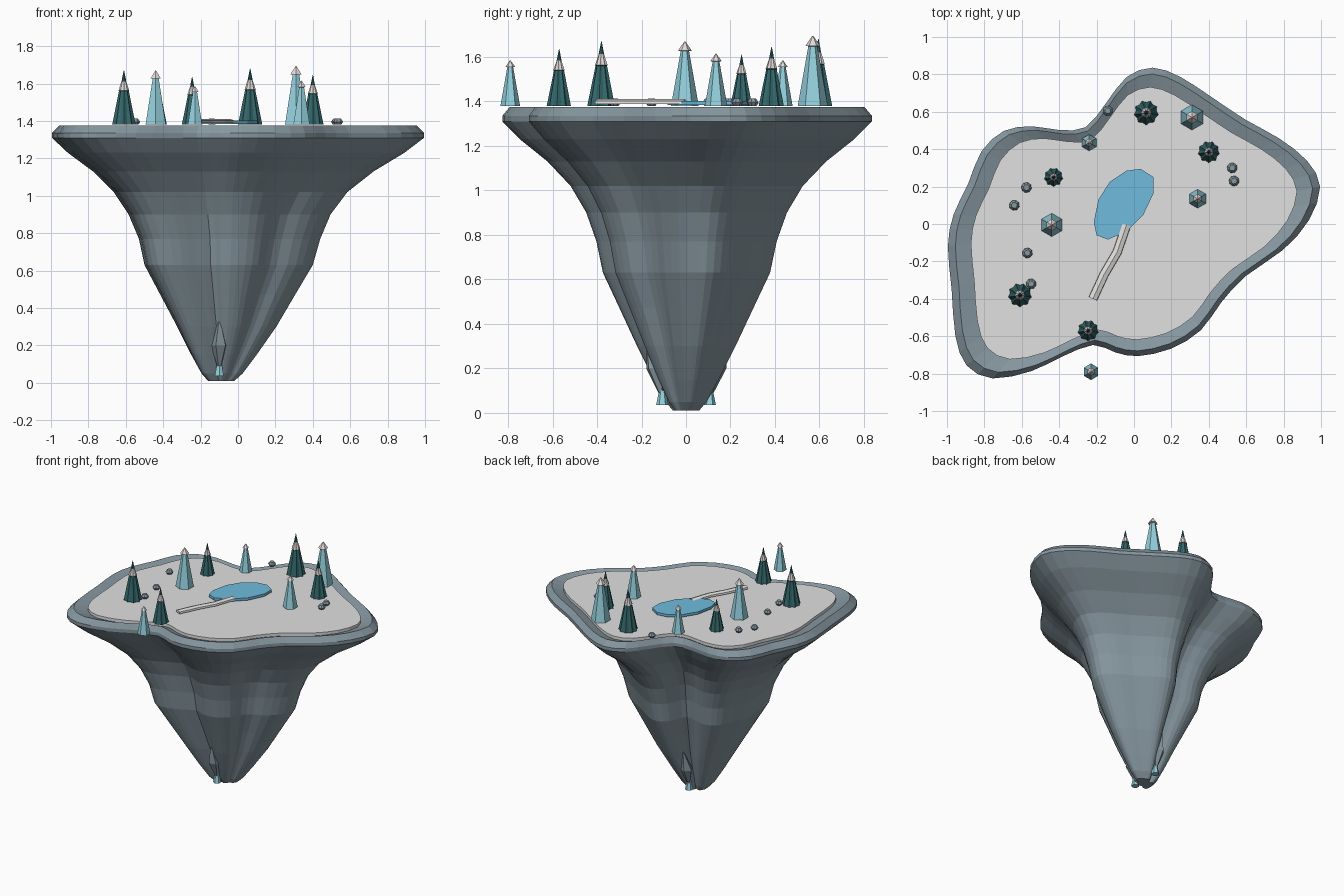
import bpy, bmesh, math
from mathutils import Vector

if "Cube" in bpy.data.objects:
    bpy.data.objects.remove(bpy.data.objects["Cube"])


def material(name, rgb):
    m = bpy.data.materials.new(name)
    m.diffuse_color = (*rgb, 1)
    m.use_nodes = True
    m.node_tree.nodes["Principled BSDF"].inputs["Base Color"].default_value = m.diffuse_color
    return m


ROCK = material("slate_rock", (0.24, 0.31, 0.35))
SNOW = material("snow_ground", (0.75, 0.75, 0.75))
CAP = material("snow_cap", (0.76, 0.70, 0.69))
ICE = material("pale_blue_foliage", (0.30, 0.64, 0.73))
PINE = material("dark_teal_foliage", (0.035, 0.14, 0.15))
WATER = material("pond_blue", (0.16, 0.50, 0.73))
STREAM = material("stream_white", (0.76, 0.74, 0.72))
GROUND = 1.38


def loft(name, rings, mats, rule=lambda i: 0, top=True):
    """Skin a stack of equal-length rings; rule picks the material per band."""
    bm = bmesh.new()
    rows = [[bm.verts.new(p) for p in ring] for ring in rings]
    n = len(rows[0])
    for i, (a, b) in enumerate(zip(rows, rows[1:])):
        for j in range(n):
            k = (j + 1) % n
            bm.faces.new((a[j], a[k], b[k], b[j])).material_index = rule(i)
    bm.faces.new(rows[0][::-1]).material_index = rule(0)
    if top:
        bm.faces.new(rows[-1]).material_index = rule(len(rows) - 2)
    me = bpy.data.meshes.new(name)
    bm.to_mesh(me)
    bm.free()
    for m in mats:
        me.materials.append(m)
    ob = bpy.data.objects.new(name, me)
    bpy.context.collection.objects.link(ob)
    return ob


def circle(x, y, z, r, n, star=1.0):
    """Ring of n points; star < 1 pulls in every other point to make pleats."""
    pts = []
    for i in range(n):
        a = 2 * math.pi * i / n + math.pi / 6
        rr = r * (star if i % 2 else 1)
        pts.append((x + rr * math.cos(a), y + rr * math.sin(a), z))
    return pts


def smooth_loop(pts, steps):
    """Closed Catmull-Rom curve through pts."""
    out, n = [], len(pts)
    for i in range(n):
        p0, p1, p2, p3 = (Vector(pts[(i + k) % n]) for k in (-1, 0, 1, 2))
        for s in range(steps):
            t = s / steps
            out.append(0.5 * (2 * p1 + (p2 - p0) * t + (2 * p0 - 5 * p1 + 4 * p2 - p3) * t * t
                              + (3 * p1 - p0 - 3 * p2 + p3) * t ** 3))
    return out


# Island outline seen from above
outline = smooth_loop([
    (1.0, 0.2), (0.93, 0.34), (0.78, 0.46), (0.6, 0.56), (0.42, 0.68), (0.25, 0.79),
    (0.1, 0.84), (-0.04, 0.79), (-0.15, 0.65), (-0.26, 0.52), (-0.4, 0.505), (-0.55, 0.525),
    (-0.7, 0.5), (-0.82, 0.39), (-0.89, 0.22), (-0.97, 0.05), (-1.0, -0.12), (-0.98, -0.35),
    (-0.96, -0.6), (-0.9, -0.76), (-0.76, -0.83), (-0.55, -0.79), (-0.38, -0.71), (-0.22, -0.65),
    (-0.1, -0.69), (0.02, -0.71), (0.2, -0.67), (0.36, -0.57), (0.47, -0.42), (0.6, -0.28),
    (0.8, -0.14), (0.94, 0.02)], 2)


def island_ring(z, s, cx=0.0, fold=0.0):
    """Scaled outline; fold deepens the inward creases lower down."""
    ring = []
    for p in outline:
        k = min(1.0, p.length / 0.72) ** fold
        ring.append((cx + p.x * s * k, p.y * s * k, z))
    return ring


# Rock body: pointed foot, flaring flank, raised rim, inner slope
loft("island_rock", [island_ring(*r) for r in (
    (0.01, 0.07, -0.09, 1.2), (0.05, 0.11, -0.085, 1.2), (0.15, 0.175, -0.075, 1.1),
    (0.3, 0.265, -0.06, 1.0), (0.47, 0.36, -0.055, 0.8), (0.63, 0.45, -0.05, 0.6),
    (0.77, 0.485, -0.045, 0.5), (0.9, 0.54, -0.045, 0.4), (1.02, 0.625, -0.04, 0.3),
    (1.13, 0.75, -0.025, 0.2), (1.23, 0.90, -0.01, 0.1), (1.31, 0.995), (1.335, 0.995),
    (1.375, 0.955), (1.35, 0.86))], [ROCK])

# Snowy plateau
loft("snow_plateau", [island_ring(1.345, 0.872), island_ring(GROUND - 0.005, 0.872)], [SNOW])

# Rock shards and ice crystals around the foot
for side in (-1, 1):
    x, y = -0.1, side * 0.125
    loft("foot_shard", [circle(x, y * r[2], r[0], r[1], 5) for r in (
        (0.09, 0.012, 0.9), (0.2, 0.045, 1.1), (0.34, 0.004, 1.4))], [ROCK])
    loft("foot_crystal", [circle(x, y * 0.85, 0.035, 0.028, 6),
                          circle(x, y * 0.85, 0.1, 0.015, 6)], [ICE])

# Pleated dark pines: x, y, tip height
for x, y, top in ((-0.61, -0.38, 1.67), (-0.43, 0.25, 1.61), (-0.245, -0.57, 1.635),
                  (0.065, 0.595, 1.68), (0.4, 0.385, 1.645)):
    h = top - GROUND
    r = 0.22 * h
    rings = [(0, r), (0.62, r * 0.42), (0.63, r * 0.46), (0.8, r * 0.2), (1, r * 0.02)]
    loft("dark_pine", [circle(x, y, GROUND + h * t, q, 18, 0.84) for t, q in rings],
         [PINE, CAP], lambda i: 1 if i == 2 else 0)

# Six-sided pale trees with snow caps: x, y, tip height
for x, y, top in ((-0.44, -0.005, 1.67), (0.31, 0.57, 1.695), (0.34, 0.135, 1.615),
                  (-0.24, 0.435, 1.585), (-0.23, -0.79, 1.585)):
    h = top - GROUND
    r = 0.215 * h
    rings = [(0, r), (0.85, r * 0.3), (0.855, r * 0.5), (1, r * 0.03)]
    loft("pale_tree", [circle(x, y, GROUND + h * t, q, 6) for t, q in rings],
         [ICE, CAP], lambda i: 1 if i else 0)

# Small boulders
for x, y in ((-0.14, 0.605), (-0.575, 0.195), (-0.64, 0.1), (-0.57, -0.155),
             (-0.55, -0.32), (0.525, 0.3), (0.535, 0.23)):
    loft("boulder", [circle(x, y, GROUND + z, r, 8) for z, r in (
        (0, 0.018), (0.015, 0.028), (0.032, 0.016))], [ROCK])

# Pond slab
pond = [(-0.04, 0.285), (-0.13, 0.225), (-0.19, 0.13), (-0.215, 0.01), (-0.2, -0.06),
        (-0.14, -0.083), (-0.04, -0.04), (0.05, 0.05), (0.105, 0.165), (0.105, 0.25), (0.035, 0.295)]
loft("pond", [[(x, y, z) for x, y in pond] for z in (1.383, 1.402)], [WATER])

# Stream running out of the pond
path = [Vector(p) for p in ((-0.04, -0.005), (-0.09, -0.15), (-0.16, -0.27), (-0.22, -0.4))]
rings = []
for i, p in enumerate(path):
    d = (path[min(i + 1, 3)] - path[max(i - 1, 0)]).normalized()
    side = Vector((-d.y, d.x))
    rings.append([(*(p + side * w), z) for w, z in (
        (-0.024, 1.388), (0.024, 1.388), (0.022, 1.402), (0.0, 1.41), (-0.022, 1.402))])
loft("stream", rings, [STREAM])

# Make all face normals point outward
for ob in bpy.data.objects:
    bm = bmesh.new()
    bm.from_mesh(ob.data)
    bmesh.ops.recalc_face_normals(bm, faces=bm.faces)
    bm.to_mesh(ob.data)
    bm.free()
